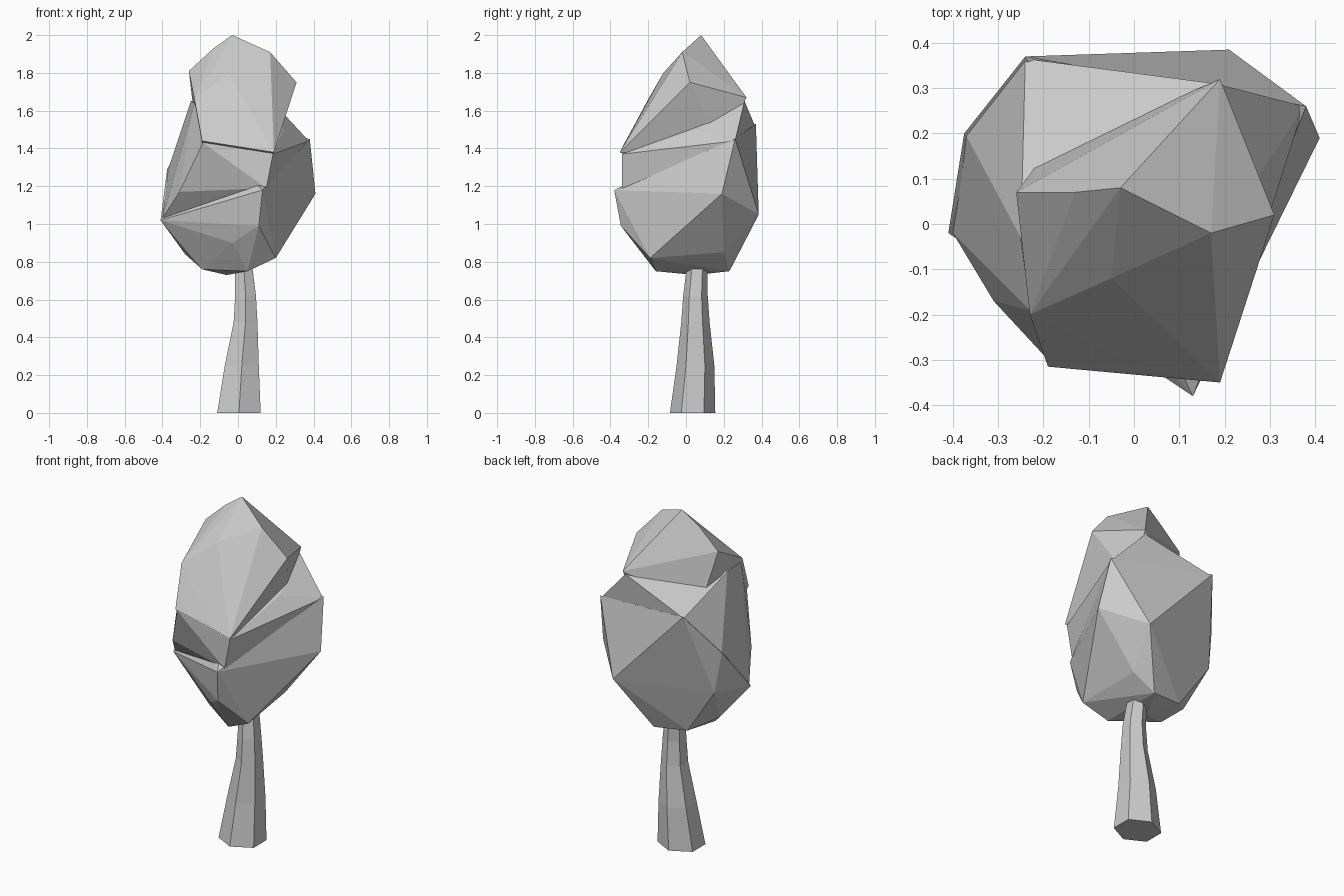
import bpy, bmesh
from math import cos, sin, radians


def finish(name, bm):
    bmesh.ops.recalc_face_normals(bm, faces=bm.faces)
    mesh = bpy.data.meshes.new(name)
    bm.to_mesh(mesh)
    bm.free()
    obj = bpy.data.objects.new(name, mesh)
    bpy.context.collection.objects.link(obj)
    return obj


def clump(name, points):
    """Faceted foliage mass: convex hull of its corner points."""
    bm = bmesh.new()
    for p in points:
        bm.verts.new(p)
    hull = bmesh.ops.convex_hull(bm, input=bm.verts)
    inner = {v for v in hull["geom_interior"] if isinstance(v, bmesh.types.BMVert)}
    bmesh.ops.delete(bm, geom=list(inner), context='VERTS')
    return finish(name, bm)


# Upper clump, leaning out over the front
crown = clump("crown", [
    (-0.03, 0.08, 2.0), (0.17, -0.02, 1.91), (-0.13, 0.07, 1.93),
    (-0.26, 0.07, 1.81), (0.31, 0.02, 1.75), (0.19, 0.32, 1.67),
    (-0.05, -0.12, 1.80), (-0.23, -0.20, 1.66),
    (-0.19, -0.315, 1.44), (0.05, -0.33, 1.42), (0.19, -0.35, 1.38),
    (-0.2, -0.1, 1.3), (0.0, 0.1, 1.2), (0.18, 0.2, 1.4), (-0.2, 0.15, 1.5)])

# Middle clump, bridging the upper and lower masses
middle = clump("middle_crown", [
    (-0.373, 0.20, 1.28), (-0.24, 0.365, 1.52), (0.375, 0.26, 1.44),
    (0.18, 0.31, 1.65), (-0.25, -0.03, 1.65), (-0.23, -0.19, 1.64),
    (-0.185, -0.305, 1.43), (0.185, -0.34, 1.37), (0.15, -0.34, 1.19),
    (0.0, -0.26, 1.17), (-0.31, -0.17, 1.17), (-0.40, -0.02, 1.03),
    (0.24, 0.05, 1.50), (0.0, 0.2, 1.0)])

# Lower clump, wider at the back and sides
lower = clump("lower_crown", [
    (0.38, 0.26, 1.45), (0.41, 0.19, 1.16), (-0.24, 0.37, 1.53),
    (0.21, 0.385, 1.05), (-0.375, 0.20, 1.29), (-0.38, 0.085, 1.17),
    (-0.34, 0.22, 1.05), (-0.41, -0.02, 1.02), (-0.31, 0.12, 0.93),
    (-0.28, 0.08, 0.84), (0.13, -0.38, 1.18), (0.11, -0.345, 0.99),
    (-0.03, -0.22, 0.90), (0.20, -0.19, 0.82),
    (0.05, -0.16, 0.75), (-0.19, 0.0, 0.76), (-0.06, 0.05, 0.73),
    (0.05, 0.23, 0.75), (0.17, 0.20, 0.85), (-0.15, 0.20, 0.77)])

# Fuse the clumps into one surface
bpy.context.view_layer.objects.active = crown
for part in (middle, lower):
    mod = crown.modifiers.new("fuse", 'BOOLEAN')
    mod.operation = 'UNION'
    mod.solver = 'EXACT'
    mod.object = part
    bpy.ops.object.modifier_apply(modifier=mod.name)
    bpy.data.objects.remove(part)

# Six-sided tapering trunk: z, centre x, centre y, half width x, half depth y
rings = [(0.0, 0.005, 0.035, 0.115, 0.12),
         (0.25, 0.02, 0.05, 0.09, 0.10),
         (0.48, 0.04, 0.05, 0.063, 0.075),
         (0.62, 0.04, 0.05, 0.055, 0.065),
         (0.78, 0.03, 0.06, 0.045, 0.055)]
bm = bmesh.new()
loops = []
for z, cx, cy, rx, ry in rings:
    loops.append([bm.verts.new((cx + rx / 0.866 * cos(radians(a)), cy + ry * sin(radians(a)), z))
                  for a in range(-90, 270, 60)])
for a, b in zip(loops, loops[1:]):
    for i in range(6):
        j = (i + 1) % 6
        bm.faces.new((a[i], a[j], b[j], b[i]))
bm.faces.new(loops[0])
bm.faces.new(loops[-1])
finish("trunk", bm)
